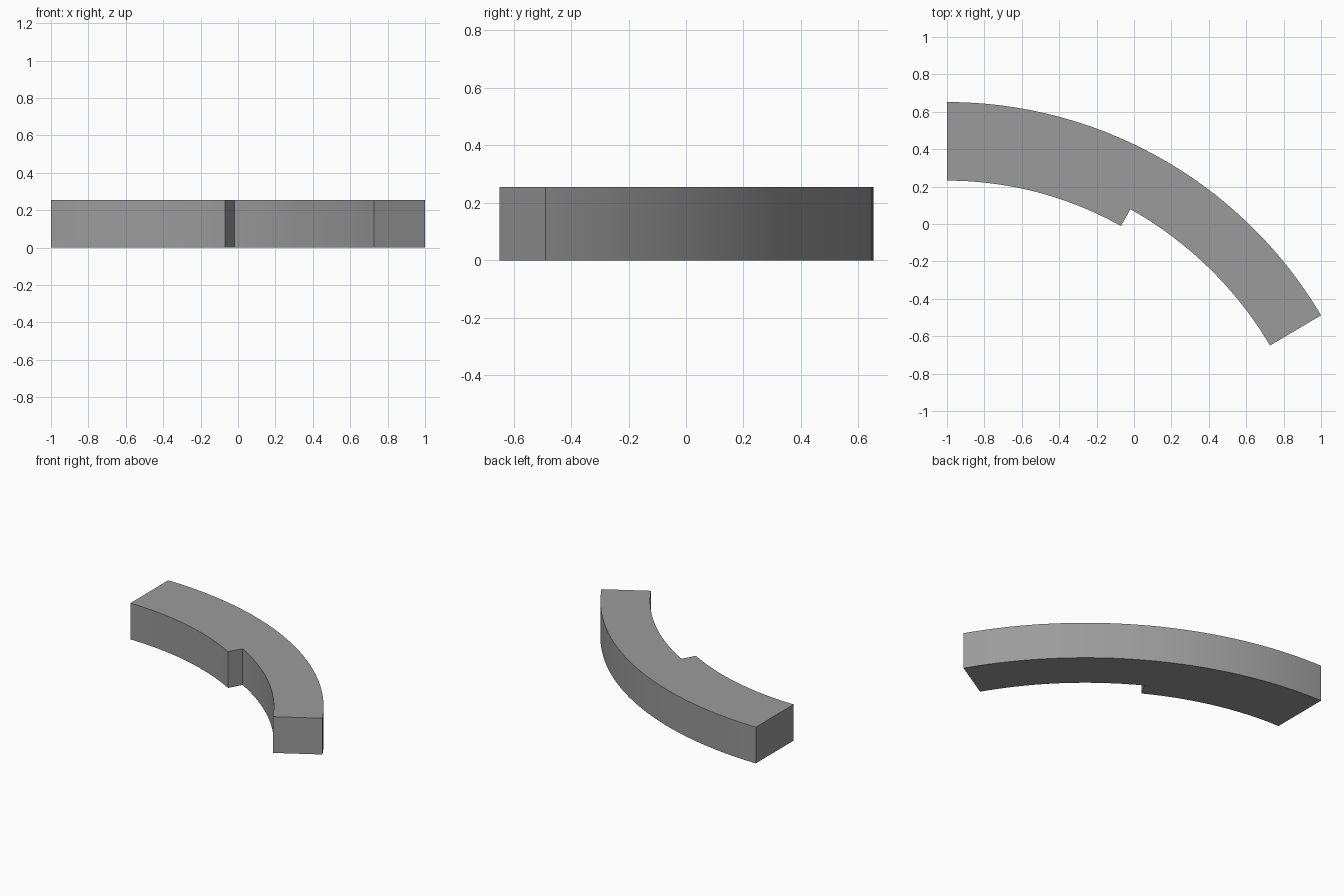
import bpy, bmesh, math

if "Cube" in bpy.data.objects:
    bpy.data.objects.remove(bpy.data.objects["Cube"])

CX, CY = -1.0, -1.672          # arc centre
R_OUT, R_IN_A, R_IN_B = 2.324, 1.904, 2.007
A_STEP, A_END = 29.25, 59.38   # degrees from +y, clockwise
HEIGHT = 0.255


def arc(radius, start, end, steps):
    pts = []
    for i in range(steps + 1):
        a = math.radians(start + (end - start) * i / steps)
        pts.append((CX + radius * math.sin(a), CY + radius * math.cos(a)))
    return pts


# Curved outline: outer arc, then the two inner arcs with a step between them
outline = (arc(R_OUT, 0, A_END, 48)
           + arc(R_IN_B, A_END, A_STEP, 24)
           + arc(R_IN_A, A_STEP, 0, 24))

# Extrude the outline into a solid block
bm = bmesh.new()
base = bm.faces.new([bm.verts.new((x, y, 0)) for x, y in outline])
top = bmesh.ops.extrude_face_region(bm, geom=[base], use_keep_orig=True)
for v in (g for g in top["geom"] if isinstance(g, bmesh.types.BMVert)):
    v.co.z = HEIGHT
bmesh.ops.recalc_face_normals(bm, faces=bm.faces)
mesh = bpy.data.meshes.new("curved_segment")
bm.to_mesh(mesh)
bm.free()

grey = bpy.data.materials.new("grey")
grey.diffuse_color = (0.33, 0.33, 0.33, 1)
grey.use_nodes = True
grey.node_tree.nodes["Principled BSDF"].inputs["Base Color"].default_value = grey.diffuse_color
mesh.materials.append(grey)

segment = bpy.data.objects.new("curved_segment", mesh)
bpy.context.collection.objects.link(segment)
bpy.context.view_layer.objects.active = segment
segment.select_set(True)
bpy.ops.object.shade_smooth_by_angle(angle=math.radians(30))
